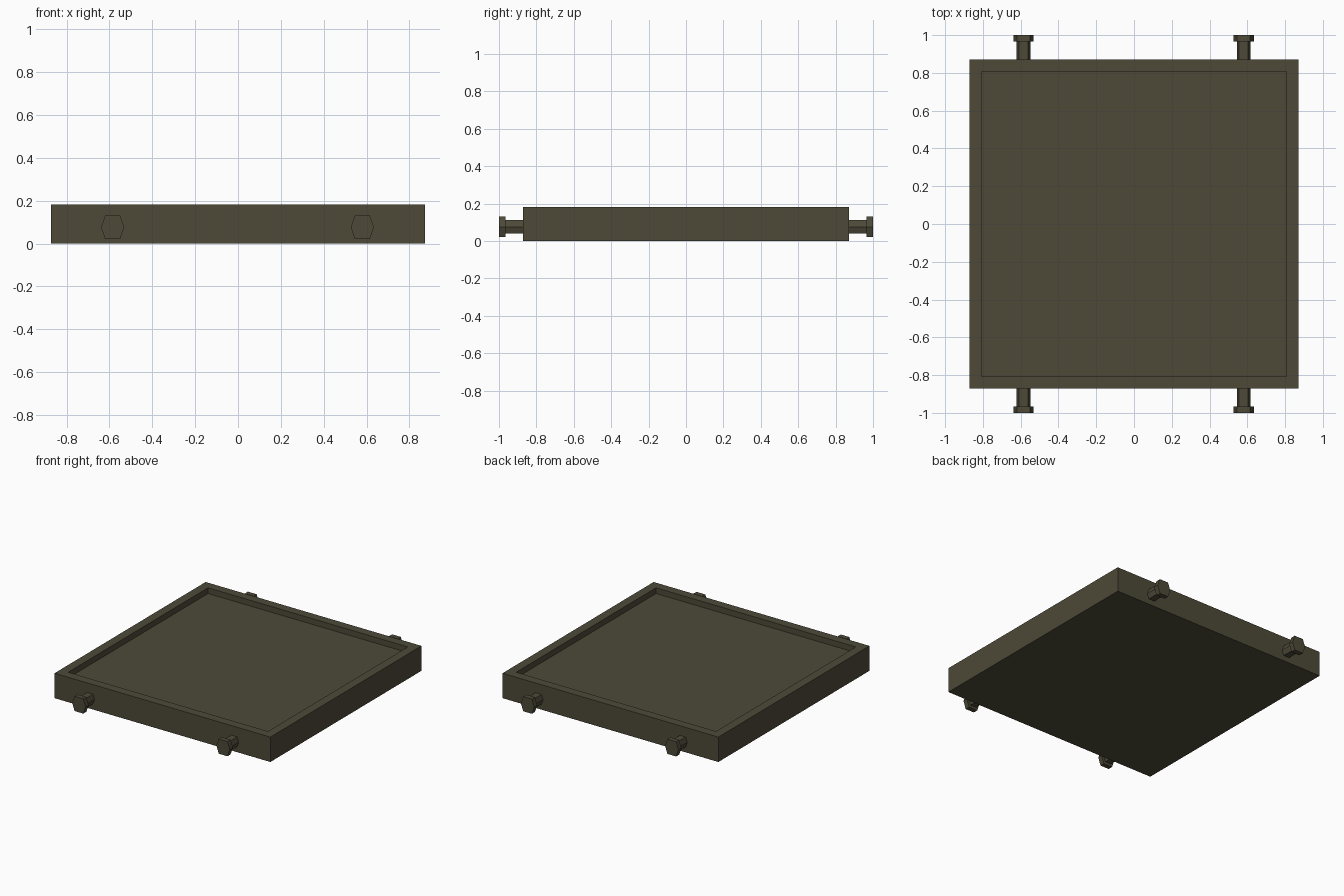
import bpy, bmesh
from mathutils import Vector

if "Cube" in bpy.data.objects:
    bpy.data.objects.remove(bpy.data.objects["Cube"])

mat = bpy.data.materials.new("dark olive")
mat.diffuse_color = (0.075, 0.068, 0.040, 1)
mat.use_nodes = True
mat.node_tree.nodes["Principled BSDF"].inputs["Base Color"].default_value = mat.diffuse_color


def finish(bm, name):
    bmesh.ops.recalc_face_normals(bm, faces=bm.faces)
    me = bpy.data.meshes.new(name)
    bm.to_mesh(me)
    bm.free()
    me.materials.append(mat)
    ob = bpy.data.objects.new(name, me)
    bpy.context.collection.objects.link(ob)
    return ob


# Square tray with a shallow recess sunk into the top
HALF, HEIGHT, RIM, DEPTH = 0.872, 0.182, 0.092, 0.042
bm = bmesh.new()
bmesh.ops.create_cube(bm, size=1)
for v in bm.verts:
    v.co = Vector((v.co.x * 2 * HALF, v.co.y * 2 * HALF, (v.co.z + 0.5) * HEIGHT))
bm.normal_update()
top = max(bm.faces, key=lambda f: f.calc_center_median().z)
bmesh.ops.inset_region(bm, faces=[top], thickness=RIM)
floor = bmesh.ops.extrude_face_region(bm, geom=[top])["geom"]
bmesh.ops.translate(bm, vec=(0, 0, -DEPTH),
                    verts=[g for g in floor if isinstance(g, bmesh.types.BMVert)])
if top.is_valid:
    bm.faces.remove(top)
finish(bm, "tray")


# Six-sided bar along y, slightly squashed across so it is as wide as high
def hex_bar(bm, x, z, r, y0, y1):
    profile = [(-1, 0), (-0.65, 1), (0.65, 1), (1, 0), (0.65, -1), (-0.65, -1)]
    ends = [[bm.verts.new((x + a * r, y, z + b * r)) for a, b in profile]
            for y in (y0, y1)]
    bm.faces.new(ends[0])
    bm.faces.new(ends[1])
    for i in range(6):
        j = (i + 1) % 6
        bm.faces.new((ends[0][i], ends[0][j], ends[1][j], ends[1][i]))


# Headed pegs on front and back
for side, s in (("front", -1), ("back", 1)):
    for label, x in (("left", -0.585), ("right", 0.58)):
        bm = bmesh.new()
        hex_bar(bm, x, 0.076, 0.036, s * (HALF - 0.01), s * 0.966)
        hex_bar(bm, x, 0.076, 0.054, s * 0.965, s * 1.0)
        finish(bm, f"{side}_{label}_peg")
